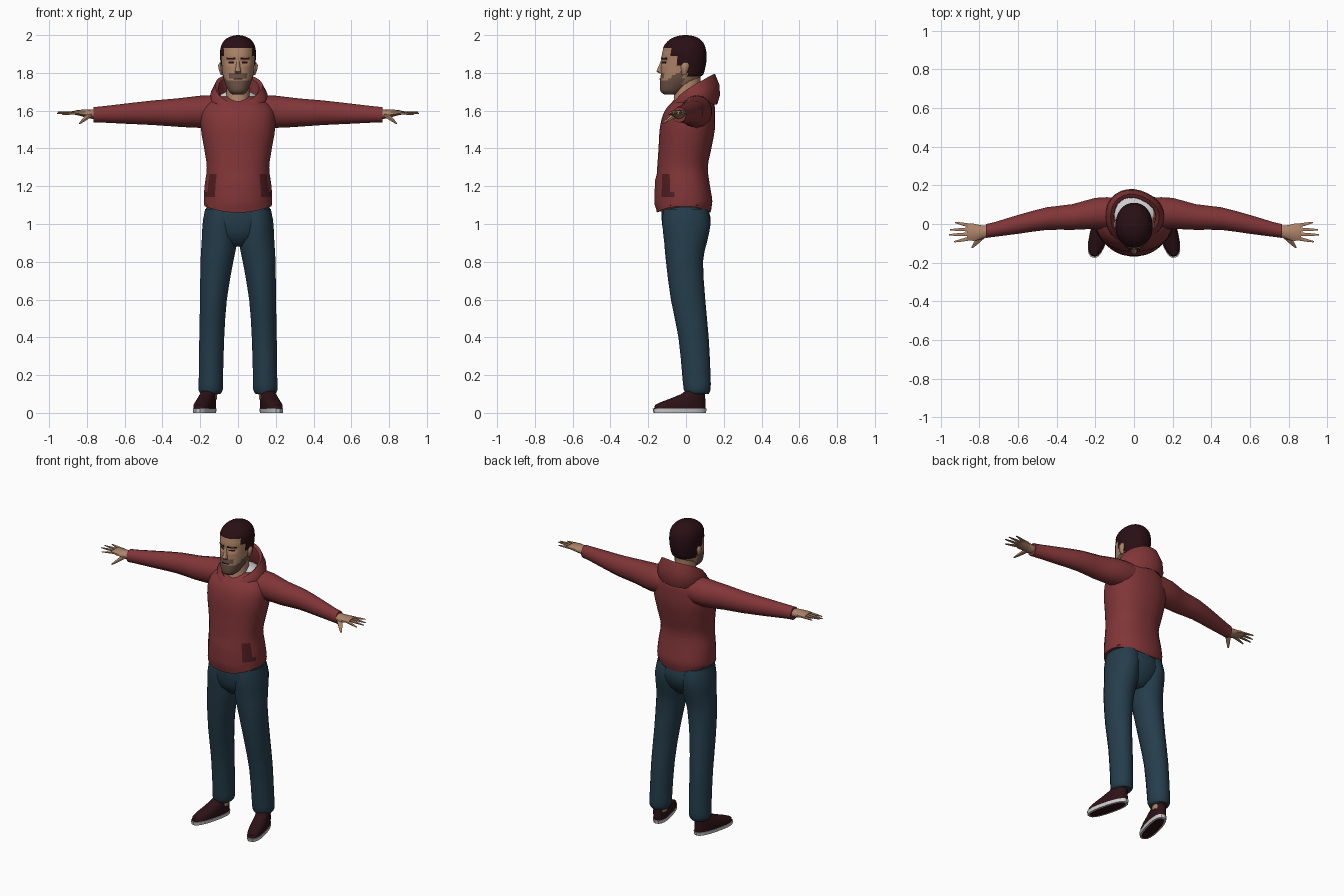
import bpy, bmesh, math
from mathutils import Vector

if "Cube" in bpy.data.objects:
    bpy.data.objects.remove(bpy.data.objects["Cube"])


def mat(name, rgb):
    m = bpy.data.materials.new(name)
    m.diffuse_color = (*rgb, 1)
    m.use_nodes = True
    m.node_tree.nodes["Principled BSDF"].inputs["Base Color"].default_value = m.diffuse_color
    return m


RED = mat("hoodie_red", (0.22, 0.036, 0.039))
DARK_RED = mat("pocket_dark_red", (0.085, 0.013, 0.016))
BLUE = mat("denim_blue", (0.018, 0.047, 0.071))
SKIN = mat("skin", (0.42, 0.23, 0.14))
HAIR = mat("hair_dark", (0.022, 0.005, 0.007))
BEARD = mat("beard_brown", (0.15, 0.085, 0.06))
SHOE = mat("shoe_dark", (0.026, 0.006, 0.008))
WHITE = mat("off_white", (0.62, 0.62, 0.64))


def finish(name, bm, mats, mirror=False, angle=50):
    bmesh.ops.recalc_face_normals(bm, faces=bm.faces)
    me = bpy.data.meshes.new(name)
    bm.to_mesh(me)
    bm.free()
    for m in mats:
        me.materials.append(m)
    ob = bpy.data.objects.new(name, me)
    bpy.context.collection.objects.link(ob)
    if mirror:
        ob.modifiers.new("mirror", "MIRROR").use_mirror_merge = False
    bpy.ops.object.select_all(action="DESELECT")
    ob.select_set(True)
    bpy.context.view_layer.objects.active = ob
    bpy.ops.object.shade_smooth_by_angle(angle=math.radians(angle))
    return ob


def smooth_rings(rings, steps):
    """Catmull-Rom interpolation between neighbouring rings."""
    out = []
    for i in range(len(rings) - 1):
        p = [rings[max(0, min(len(rings) - 1, i + k))] for k in (-1, 0, 1, 2)]
        for s in range(steps):
            t = s / steps
            out.append(tuple(
                (2 * b + (c - a) * t + (2 * a - 5 * b + 4 * c - d) * t * t
                 + (3 * b - a - 3 * c + d) * t ** 3) / 2 for a, b, c, d in zip(*p)))
    return out + [rings[-1]]


def loft(name, rings, mats, n=16, steps=1, mirror=False, power=1.0, rule=None,
         shape=None, angle=50):
    """Skin ellipses, each ring = (centre, half axis u, half axis v)."""
    bm = bmesh.new()
    rows = []
    for r in smooth_rings([tuple(x for v in ring for x in v) for ring in rings], steps):
        c, u, v = Vector(r[:3]), Vector(r[3:6]), Vector(r[6:])
        row = []
        for k in range(n):
            a = 2 * math.pi * (k + 0.5) / n
            ca, sa = math.cos(a), math.sin(a)
            p = c + u * math.copysign(abs(ca) ** power, ca) + v * math.copysign(abs(sa) ** power, sa)
            row.append(bm.verts.new(shape(p) if shape else p))
        rows.append(row)
    for a, b in zip(rows, rows[1:]):
        for k in range(n):
            bm.faces.new((a[k], a[(k + 1) % n], b[(k + 1) % n], b[k]))
    bm.faces.new(rows[0])
    bm.faces.new(rows[-1])
    if rule:
        for f in bm.faces:
            f.material_index = rule(f.calc_center_median())
    return finish(name, bm, mats, mirror, angle)


def zring(z, y0, y1, hx, cx=0.0):
    return ((cx, (y0 + y1) / 2, z), (hx, 0, 0), (0, (y1 - y0) / 2, 0))


def xring(x, cy, cz, hy, hz):
    return ((x, cy, cz), (0, hy, 0), (0, 0, hz))


def tube(name, p0, p1, r0, r1, m, flat=0.7):
    """Tapered digit with a slight flattening in height."""
    p0, p1 = Vector(p0), Vector(p1)
    d = (p1 - p0).normalized()
    side = d.cross(Vector((0, 0, 1))).normalized()
    up = side.cross(d)
    rings = [(p0.lerp(p1, t), side * r, up * r * flat)
             for t, r in ((0, r0), (0.6, (r0 + r1) / 2), (1, r1))]
    return loft(name, rings, [m], n=6, mirror=True)


# Hoodie body: hem dips front and back, pocket mouths are dark
def body_shape(p):
    if p.z < 1.1:
        p.z += 0.035 * (p.x / 0.18) ** 2 - 0.015
    if p.y < -0.08 and 1.1 < p.z < 1.24:
        p.y -= 0.008 * math.cos(p.x * 14)
    return p


def pocket_rule(c):
    d = abs(c.x) - 0.115 - (1.24 - c.z) * 0.2
    return int(c.y < -0.03 and 1.135 < c.z < 1.25 and 0 < d < 0.04)


loft("hoodie_body", [zring(*r) for r in (
    (1.075, -0.155, 0.13, 0.178), (1.12, -0.16, 0.14, 0.182), (1.2, -0.158, 0.128, 0.178),
    (1.3, -0.153, 0.116, 0.166), (1.4, -0.146, 0.135, 0.18), (1.5, -0.14, 0.153, 0.197),
    (1.58, -0.122, 0.155, 0.196), (1.635, -0.085, 0.15, 0.168), (1.675, -0.03, 0.125, 0.11))],
    [RED, DARK_RED], n=32, steps=3, power=0.88, rule=pocket_rule, shape=body_shape)

# Sleeves
loft("sleeve", [xring(*r) for r in (
    (0.1, 0.055, 1.598, 0.085, 0.085), (0.2, 0.055, 1.594, 0.082, 0.085),
    (0.32, 0.036, 1.59, 0.068, 0.075), (0.45, 0.028, 1.589, 0.06, 0.065),
    (0.6, -0.002, 1.584, 0.05, 0.053), (0.72, -0.028, 1.58, 0.039, 0.043),
    (0.765, -0.036, 1.578, 0.037, 0.041))], [RED], n=14, steps=2, mirror=True)

# Hands: palm, fingers and thumb
loft("palm", [xring(*r) for r in (
    (0.74, -0.035, 1.58, 0.028, 0.027), (0.79, -0.043, 1.583, 0.038, 0.024),
    (0.83, -0.043, 1.588, 0.047, 0.017), (0.865, -0.04, 1.59, 0.044, 0.011))],
    [SKIN], n=10, mirror=True)
for i, (y, tip) in enumerate(((-0.075, (0.93, -0.092, 1.58)), (-0.053, (0.958, -0.056, 1.586)),
                              (-0.028, (0.952, -0.03, 1.592)), (-0.008, (0.925, 0.008, 1.592)))):
    tube("finger_%d" % (i + 1), (0.85, y, 1.589), tip, 0.012, 0.004, SKIN)
tube("thumb", (0.785, -0.06, 1.577), (0.838, -0.122, 1.532), 0.02, 0.005, SKIN)


# Hood: a draped collar swept round the neck, low in front and high behind
def hood():
    bm = bmesh.new()
    n, rows = 28, []
    for k in range(n):
        a = 2 * math.pi * k / n - math.pi / 2
        t = (1 + math.sin(a)) / 2
        top = 1.625 + 0.17 * t ** 0.65
        low = 1.585 + 0.05 * t
        fold = 0.005 * math.cos(3 * a)
        profile = ((0.93, low), (1.03, low + (top - low) * 0.3), (1.0, low + (top - low) * 0.65),
                   (0.84, top), (0.72, top - 0.012), (0.7, low + 0.03))
        rows.append([bm.verts.new(((0.15 * s + fold) * math.cos(a),
                                   0.038 + (0.138 * s + fold) * math.sin(a), z)) for s, z in profile])
    for k in range(n):
        a, b = rows[k], rows[(k + 1) % n]
        for j in range(len(a)):
            i = (j + 1) % len(a)
            bm.faces.new((a[j], b[j], b[i], a[i]))
    finish("hood", bm, [RED])


hood()

# Undershirt collar inside the hood, and neck
loft("undershirt_collar", [zring(1.62, -0.03, 0.145, 0.112), zring(1.675, -0.02, 0.14, 0.112),
                           zring(1.7, -0.005, 0.085, 0.066)], [WHITE], n=20)
loft("neck", [zring(1.6, -0.085, 0.07, 0.075), zring(1.66, -0.065, 0.07, 0.062),
              zring(1.8, -0.06, 0.08, 0.06)], [SKIN], n=16)


# Head with hair and beard zones
def is_hair(p):
    if p.y < -0.04:
        return p.z > 1.928 or (p.y > -0.075 and p.z > 1.89)
    return p.z > (1.845 if p.y < 0.0 else 1.785)


def head_shape(p):
    if is_hair(p):
        p = Vector((p.x * 1.06, p.y * 1.04 + 0.002, p.z))
    elif p.y < -0.1 and abs(abs(p.x) - 0.036) < 0.022 and 1.845 < p.z < 1.872:
        p.y += 0.008
    return p


def head_rule(c):
    if is_hair(c):
        return 1
    jaw = c.y < -0.015 and c.z < 1.765 + max(0, c.y + 0.1) * 0.6
    tache = c.y < -0.1 and abs(c.x) < 0.045 and 1.775 < c.z < 1.796
    return 2 if jaw or tache else 0


loft("head", [zring(*r) for r in (
    (1.685, -0.115, -0.04, 0.03), (1.705, -0.136, -0.01, 0.05), (1.75, -0.138, 0.05, 0.071),
    (1.79, -0.134, 0.085, 0.082), (1.83, -0.132, 0.097, 0.086), (1.87, -0.13, 0.103, 0.089),
    (1.91, -0.126, 0.102, 0.09), (1.95, -0.11, 0.092, 0.082), (1.98, -0.08, 0.068, 0.06),
    (1.995, -0.045, 0.035, 0.03), (2.0, -0.015, 0.005, 0.006))],
    [SKIN, HAIR, BEARD], n=36, steps=4, power=0.93, rule=head_rule, shape=head_shape)

# Nose, ears, brows, eyes and mouth
loft("nose", [zring(1.796, -0.138, -0.11, 0.018), zring(1.808, -0.157, -0.11, 0.017),
              zring(1.835, -0.145, -0.11, 0.011), zring(1.868, -0.131, -0.11, 0.009)], [SKIN], n=10)
loft("ear", [zring(1.788, -0.02, 0.0, 0.006, 0.085), zring(1.815, -0.025, 0.012, 0.012, 0.09),
             zring(1.84, -0.026, 0.018, 0.013, 0.093), zring(1.855, -0.015, 0.01, 0.006, 0.091)],
     [SKIN], n=10, mirror=True)


def plate(name, x0, x1, z0, z1, y0, y1, m, mirror=True):
    """Thin painted plate following the face from inner to outer edge."""
    bm = bmesh.new()
    bmesh.ops.create_cube(bm, size=1)
    for v in bm.verts:
        t = v.co.x + 0.5
        v.co = Vector((x0 + (x1 - x0) * t, y0 + (y1 - y0) * t + v.co.y * 0.008,
                       z0 + (z1 - z0) * (v.co.z + 0.5)))
    finish(name, bm, [m], mirror)


plate("brow", 0.013, 0.06, 1.872, 1.881, -0.129, -0.102, HAIR)
plate("eye", 0.02, 0.05, 1.851, 1.859, -0.122, -0.104, HAIR)
plate("mouth", 0.0, 0.025, 1.766, 1.771, -0.137, -0.131, HAIR)

# Jeans: seat and two legs
loft("jeans_seat", [zring(*r) for r in (
    (0.88, -0.06, 0.06, 0.06), (0.93, -0.11, 0.105, 0.14), (1.0, -0.128, 0.132, 0.187),
    (1.06, -0.13, 0.125, 0.176), (1.12, -0.125, 0.11, 0.16))], [BLUE], n=24, steps=2)
loft("jeans_leg", [zring(*r) for r in (
    (0.1, 0.0, 0.12, 0.052, 0.145), (0.125, -0.012, 0.13, 0.066, 0.145),
    (0.2, -0.02, 0.13, 0.065, 0.143), (0.4, -0.04, 0.12, 0.067, 0.139),
    (0.6, -0.08, 0.102, 0.072, 0.13), (0.8, -0.106, 0.09, 0.088, 0.112),
    (0.9, -0.115, 0.11, 0.095, 0.099), (1.0, -0.125, 0.13, 0.093, 0.096),
    (1.08, -0.12, 0.115, 0.085, 0.09))], [BLUE], n=18, steps=2, mirror=True)

# Ankles
loft("ankle", [zring(0.07, 0.015, 0.09, 0.036, 0.146), zring(0.14, 0.015, 0.1, 0.04, 0.146)],
     [SKIN], n=12, mirror=True)

# Shoes: toes turned out; each layer = height, heel, toe (from heel), half width
FOOT = Vector((0.07, -0.272, 0)).normalized()
SIDE = Vector((-FOOT.y, FOOT.x, 0))
HEEL = Vector((0.14, 0.108, 0))


def foot_ring(z, heel, toe, w):
    c = HEEL + FOOT * (heel + toe) / 2 + Vector((0, 0, z))
    return (c, FOOT * (toe - heel) / 2, SIDE * w)


loft("shoe_upper", [foot_ring(*r) for r in (
    (0.02, 0.006, 0.285, 0.045), (0.042, 0.005, 0.28, 0.046), (0.058, 0.006, 0.245, 0.045),
    (0.078, 0.008, 0.19, 0.042), (0.1, 0.008, 0.135, 0.04), (0.115, 0.008, 0.115, 0.036))],
    [SHOE], n=20, power=0.8, mirror=True)
loft("shoe_sole", [foot_ring(0.0, 0.018, 0.276, 0.036), foot_ring(0.0005, 0.004, 0.288, 0.046),
                   foot_ring(0.022, 0.0, 0.292, 0.048)], [WHITE, SHOE], n=20, power=0.8, mirror=True,
     rule=lambda c: int(c.z < 0.0002), angle=30)
